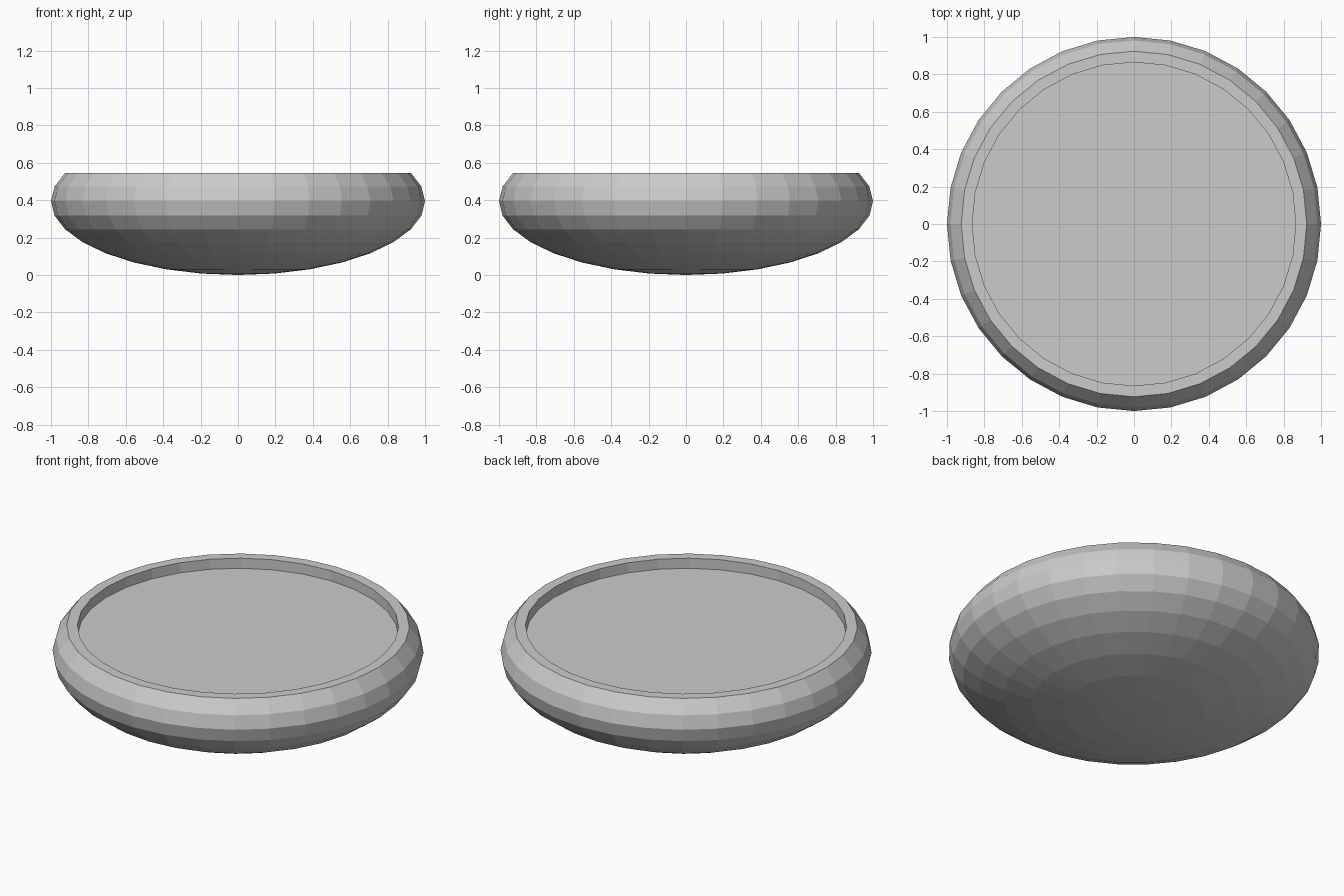
import bpy, bmesh
from mathutils import Matrix

if "Cube" in bpy.data.objects:
    bpy.data.objects.remove(bpy.data.objects["Cube"])

HALF_HEIGHT = 0.395   # vertical radius of the squashed sphere
RIM = 0.865           # inner radius of the rim
DEPTH = 0.06          # depth of the recess

bm = bmesh.new()

# Low-poly sphere with everything above the second ring over the equator removed
bmesh.ops.create_uvsphere(bm, u_segments=32, v_segments=16, radius=1)
bmesh.ops.delete(bm, geom=[v for v in bm.verts if v.co.z > 0.45], context='VERTS')

# Squash it and stand it on the ground
bmesh.ops.transform(bm, verts=bm.verts, matrix=Matrix.Translation((0, 0, HALF_HEIGHT))
                    @ Matrix.Diagonal((1, 1, HALF_HEIGHT, 1)))


def extrude_loop(edges):
    """Extrude an open edge loop; return the new edges and vertices."""
    geom = bmesh.ops.extrude_edge_only(bm, edges=edges)["geom"]
    return ([g for g in geom if isinstance(g, bmesh.types.BMEdge)],
            [g for g in geom if isinstance(g, bmesh.types.BMVert)])


# Flat rim
loop, verts = extrude_loop([e for e in bm.edges if e.is_boundary])
for v in verts:
    s = RIM / v.co.xy.length
    v.co.x *= s
    v.co.y *= s

# Recess wall and flat floor
loop, verts = extrude_loop(loop)
bmesh.ops.translate(bm, verts=verts, vec=(0, 0, -DEPTH))
bmesh.ops.contextual_create(bm, geom=loop)
bmesh.ops.recalc_face_normals(bm, faces=bm.faces)

mesh = bpy.data.meshes.new("shallow_bowl")
bm.to_mesh(mesh)
bm.free()
bowl = bpy.data.objects.new("shallow_bowl", mesh)
bpy.context.collection.objects.link(bowl)
